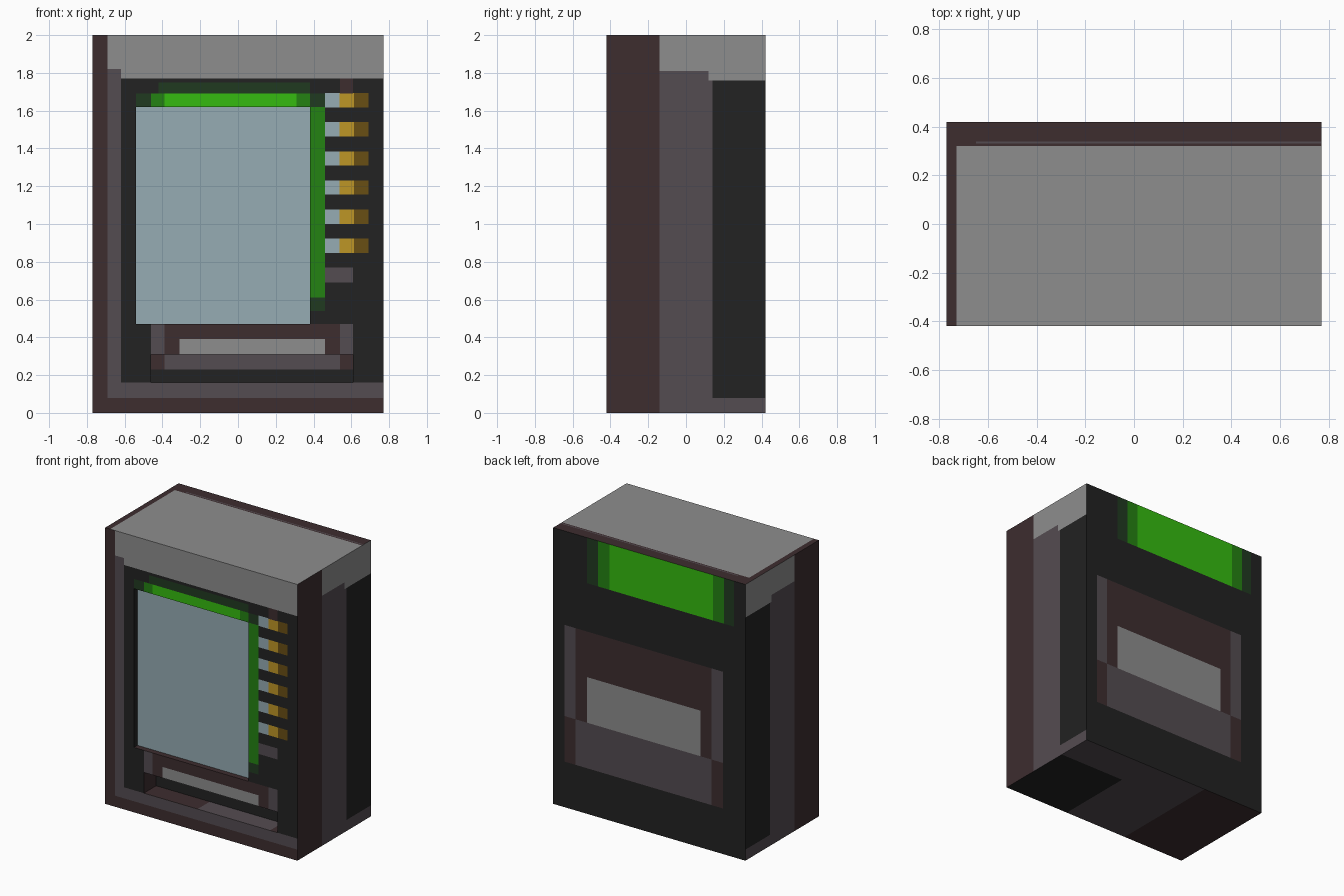
import bpy
import bmesh
from mathutils import Vector

cube = bpy.data.objects.get("Cube")
if cube:
    bpy.data.objects.remove(cube)

# Palette, given as display values and converted to linear
PALETTE = {
    "black": (34, 34, 34), "brown": (61, 45, 47), "plum_grey": (84, 76, 81),
    "light_grey": (141, 141, 141), "bright_green": (53, 187, 16),
    "mid_green": (36, 130, 18), "dark_green": (32, 58, 32),
    "gold": (190, 150, 38), "dark_gold": (105, 79, 20), "pale_blue": (150, 172, 179),
}
NAMES = list(PALETTE)


def linear(value):
    c = value / 255
    return c / 12.92 if c < 0.04 else ((c + 0.055) / 1.055) ** 2.4


MATERIALS = []
for name, rgb in PALETTE.items():
    mat = bpy.data.materials.new(name)
    mat.use_nodes = True
    color = tuple(linear(v) for v in rgb) + (1,)
    mat.diffuse_color = color
    shader = mat.node_tree.nodes["Principled BSDF"]
    shader.inputs["Base Color"].default_value = color
    shader.inputs["Roughness"].default_value = 0.8
    MATERIALS.append(mat)

# Directions as (axis, sign)
FRONT, BACK = (1, -1), (1, 1)
LEFT, RIGHT = (0, 1), (0, -1)
TOP, BOTTOM = (2, 1), (2, -1)


def box(low, high, color):
    bm = bmesh.new()
    bmesh.ops.create_cube(bm, size=1)
    low, high = Vector(low), Vector(high)
    for v in bm.verts:
        v.co = Vector(h if c > 0 else l for c, l, h in zip(v.co, low, high))
    for f in bm.faces:
        f.material_index = NAMES.index(color)
    return bm


def facing(bm, side):
    axis, sign = side
    bm.normal_update()
    return [f for f in bm.faces if f.normal[axis] * sign > 0.9]


def cut(bm, side, u0, u1, v0, v1):
    """Cut a rectangle into one side and return the faces inside it."""
    axes = [a for a in range(3) if a != side[0]]
    limits = ((u0, u1), (v0, v1))

    def overlaps(face):
        return all(min(v.co[a] for v in face.verts) < hi - 0.001
                   and max(v.co[a] for v in face.verts) > lo + 0.001
                   for a, (lo, hi) in zip(axes, limits))

    for a, pair in zip(axes, limits):
        for value in pair:
            faces = [f for f in facing(bm, side) if overlaps(f)]
            edges = {e for f in faces for e in f.edges}
            verts = {v for f in faces for v in f.verts}
            co, no = Vector(), Vector()
            co[a], no[a] = value, 1
            bmesh.ops.bisect_plane(bm, geom=faces + list(edges) + list(verts),
                                   dist=0.0005, plane_co=co, plane_no=no)
    return [f for f in facing(bm, side) if overlaps(f)]


def paint(bm, side, color, *rect):
    for f in cut(bm, side, *rect):
        f.material_index = NAMES.index(color)


def finish(bm, name):
    mesh = bpy.data.meshes.new(name)
    bm.to_mesh(mesh)
    bm.free()
    for mat in MATERIALS:
        mesh.materials.append(mat)
    obj = bpy.data.objects.new(name, mesh)
    bpy.context.collection.objects.link(obj)
    return obj


def well(low, high, color):
    """Box open to the front with its faces turned inward."""
    bm = box(low, high, color)
    bmesh.ops.delete(bm, geom=facing(bm, FRONT), context='FACES')
    bmesh.ops.reverse_faces(bm, faces=bm.faces[:])
    return bm


W, D, H = 0.77, 0.42, 2.0
cabinet = box((-W, -D, 0), (W, D, H), "black")

# Front frame and header
paint(cabinet, FRONT, "brown", -W, -0.69, 0, H)
paint(cabinet, FRONT, "brown", -0.69, W, 0, 0.08)
paint(cabinet, FRONT, "plum_grey", -0.69, W, 0.08, 0.16)
paint(cabinet, FRONT, "plum_grey", -0.69, -0.62, 0.16, 1.82)
paint(cabinet, FRONT, "light_grey", -0.69, W, 1.82, H)
paint(cabinet, FRONT, "light_grey", -0.62, W, 1.77, 1.82)

# Green glow around the window
paint(cabinet, FRONT, "dark_green", -0.42, 0.38, 1.69, 1.75)
paint(cabinet, FRONT, "dark_green", -0.54, 0.46, 1.62, 1.69)
paint(cabinet, FRONT, "mid_green", -0.46, 0.38, 1.62, 1.69)
paint(cabinet, FRONT, "bright_green", -0.39, 0.31, 1.62, 1.69)
paint(cabinet, FRONT, "dark_green", 0.38, 0.46, 0.54, 0.61)
paint(cabinet, FRONT, "mid_green", 0.38, 0.46, 0.61, 1.62)

# Column of selection buttons
for i in range(6):
    z = 1.655 - 0.154 * i
    for j, color in enumerate(("pale_blue", "gold", "dark_gold")):
        x = 0.46 + 0.077 * j
        paint(cabinet, FRONT, color, x, x + 0.077, z - 0.038, z + 0.038)
paint(cabinet, FRONT, "plum_grey", 0.46, 0.61, 0.69, 0.77)
paint(cabinet, FRONT, "brown", 0.54, 0.61, 1.69, 1.77)

# Delivery flap above the tray
paint(cabinet, FRONT, "plum_grey", -0.46, 0.61, 0.31, 0.47)
paint(cabinet, FRONT, "brown", -0.39, 0.54, 0.31, 0.47)
paint(cabinet, FRONT, "light_grey", -0.31, 0.46, 0.31, 0.39)

# Both sides share the same bands
for side in (LEFT, RIGHT):
    paint(cabinet, side, "brown", -D, -0.14, 0, H)
    paint(cabinet, side, "light_grey", -0.14, D, 1.76, H)
    paint(cabinet, side, "plum_grey", -0.14, 0.14, 0, 1.81)
    paint(cabinet, side, "light_grey", 0.12, 0.14, 1.76, 1.81)
    paint(cabinet, side, "plum_grey", 0.14, D, 0, 0.08)

# Roof and underside
paint(cabinet, TOP, "brown", -W, W, -D, D)
paint(cabinet, TOP, "light_grey", -0.73, W, -D, 0.32)
paint(cabinet, TOP, "plum_grey", -0.65, W, 0.33, 0.34)
paint(cabinet, BOTTOM, "plum_grey", -W, W, -D, D)
paint(cabinet, BOTTOM, "brown", -W, -0.27, -D, D)
paint(cabinet, BOTTOM, "black", 0.24, W, -D, 0.16)

# Back sign and service panel
paint(cabinet, BACK, "dark_green", -0.68, 0.50, 1.67, H)
paint(cabinet, BACK, "mid_green", -0.60, 0.41, 1.67, H)
paint(cabinet, BACK, "bright_green", -0.51, 0.32, 1.67, H)
paint(cabinet, BACK, "brown", -0.59, 0.68, 0.33, 1.32)
for x in (-0.59, 0.59):
    paint(cabinet, BACK, "plum_grey", x, x + 0.09, 0.66, 1.32)
paint(cabinet, BACK, "plum_grey", -0.50, 0.59, 0.33, 0.66)
paint(cabinet, BACK, "light_grey", -0.41, 0.50, 0.66, 0.99)

# Openings for the window and the tray
for rect in ((-0.54, 0.38, 0.47, 1.62), (-0.46, 0.61, 0.16, 0.31)):
    bmesh.ops.delete(cabinet, geom=cut(cabinet, FRONT, *rect), context='FACES')
finish(cabinet, "cabinet")

# Recessed display window
window = well((-0.54, -D, 0.47), (0.38, -0.38, 1.62), "black")
paint(window, TOP, "brown", -0.54, 0.38, -D, -0.38)
paint(window, FRONT, "pale_blue", -0.54, 0.38, 0.47, 1.62)
finish(window, "display_window")

# Delivery tray
tray = well((-0.46, -D, 0.16), (0.61, -0.28, 0.31), "brown")
paint(tray, FRONT, "plum_grey", -0.39, 0.54, 0.23, 0.31)
paint(tray, FRONT, "black", -0.46, 0.61, 0.16, 0.23)
paint(tray, TOP, "plum_grey", -0.03, 0.55, -D, -0.28)
finish(tray, "delivery_tray")
